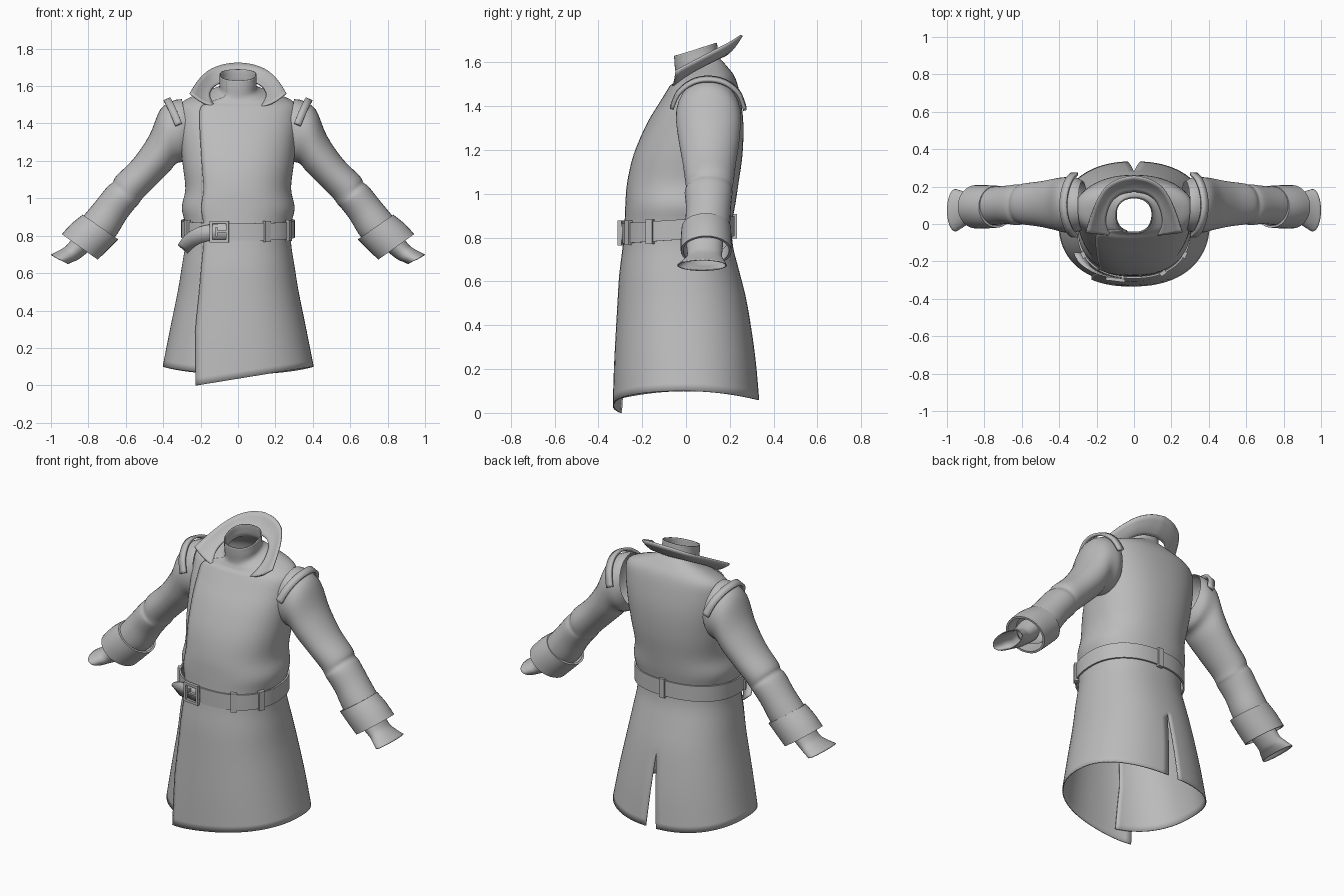
import bpy, bmesh, math
from mathutils import Vector

if "Cube" in bpy.data.objects:
    bpy.data.objects.remove(bpy.data.objects["Cube"])

cloth = bpy.data.materials.new("grey cloth")
cloth.use_nodes = True
GREY = (0.5, 0.5, 0.5, 1)
cloth.diffuse_color = GREY
cloth.node_tree.nodes["Principled BSDF"].inputs["Base Color"].default_value = GREY


def smooth_rows(keys, steps):
    """Catmull-Rom blend of equal-length tuples."""
    out = []
    for i in range(len(keys) - 1):
        quad = [keys[max(i - 1, 0)], keys[i], keys[i + 1], keys[min(i + 2, len(keys) - 1)]]
        for s in range(steps):
            t = s / steps
            out.append([b + 0.5 * t * (c - a + t * (2 * a - 5 * b + 4 * c - d + t * (3 * (b - c) + d - a)))
                        for a, b, c, d in zip(*quad)])
    return out + [list(keys[-1])]


def finish(name, bm, thick=0.0, offset=-1, angle=40):
    bmesh.ops.remove_doubles(bm, verts=bm.verts, dist=0.0005)
    bmesh.ops.recalc_face_normals(bm, faces=bm.faces)
    mesh = bpy.data.meshes.new(name)
    bm.to_mesh(mesh)
    bm.free()
    mesh.materials.append(cloth)
    ob = bpy.data.objects.new(name, mesh)
    bpy.context.collection.objects.link(ob)
    bpy.ops.object.select_all(action='DESELECT')
    ob.select_set(True)
    bpy.context.view_layer.objects.active = ob
    bpy.ops.object.shade_smooth_by_angle(angle=math.radians(angle))
    if thick:
        mod = ob.modifiers.new("thickness", 'SOLIDIFY')
        mod.thickness, mod.offset = thick, offset
    return ob


def grid(name, rows, closed=False, thick=0.0, offset=-1):
    bm = bmesh.new()
    vs = [[bm.verts.new(p) for p in row] for row in rows]
    n = len(rows[0])
    for a, b in zip(vs, vs[1:]):
        for j in range(n if closed else n - 1):
            k = (j + 1) % n
            bm.faces.new((a[j], a[k], b[k], b[j]))
    return finish(name, bm, thick, offset)


def box(bm, centre, size, turn=0.0):
    for v in bmesh.ops.create_cube(bm, size=1)["verts"]:
        p = Vector((v.co.x * size[0], v.co.y * size[1], v.co.z * size[2]))
        c, s = math.cos(turn), math.sin(turn)
        v.co = Vector((c * p.x - s * p.y, s * p.x + c * p.y, p.z)) + Vector(centre)


# Coat body: z at front, z at back, half width, front y, back y
BODY = [(.10, .10, .405, -.325, .335), (.29, .29, .368, -.318, .315), (.50, .50, .325, -.305, .28),
        (.64, .64, .302, -.295, .245), (.76, .76, .284, -.28, .215), (.86, .86, .285, -.272, .21),
        (.95, .95, .303, -.268, .225), (1.05, 1.05, .284, -.26, .24), (1.18, 1.18, .298, -.23, .258),
        (1.32, 1.32, .312, -.17, .262), (1.42, 1.44, .318, -.11, .248), (1.485, 1.53, .305, -.07, .225),
        (1.515, 1.585, .21, -.052, .185), (1.54, 1.62, .11, -.045, .155), (1.59, 1.66, .1, -.05, .145),
        (1.63, 1.69, .1, -.052, .142)]
POW = 0.88
HALF = 40


def body_point(ring, a, out=0.0):
    zf, zb, hw, yf, yb = ring
    c, s = math.cos(a), math.sin(a)
    x = (hw + out) * math.copysign(abs(c) ** POW, c)
    s2 = math.copysign(abs(s) ** POW, s)
    y = (yf + yb) / 2 + ((yb - yf) / 2 + out) * s2
    return Vector((x, y, zf + (zb - zf) * (s2 + 1) / 2))


front_rows, rear_rows = [], []
for ring in smooth_rows(BODY, 4):
    z0, hw = ring[0], ring[2]
    edge = min(.22 if z0 < .8 else .2, .62 * hw)
    start = -math.pi / 2 - math.asin((edge / hw) ** (1 / POW))
    back = math.pi / 2
    gap = max(0, .5 - z0) * .3
    fade = max(0, (.6 - z0) / .5)

    def column(a0, a1, flap):
        row = []
        for j in range(HALF + 1):
            t = j / HALF
            lift = .014 * max(0, 1 - t * 2.2) if flap else -.004 * t
            if z0 > 1.5:
                lift *= .25
            p = body_point(ring, a0 + (a1 - a0) * t, lift)
            hem = .1 - .04 * (p.y / .33) ** 2
            if flap and p.y < 0:
                hem = .1 * (p.x + .22) / .62
            p.z += (hem - .1) * fade
            row.append(p)
        return row

    front_rows.append(column(start, back - gap / 2, True))
    rear_rows.append(column(back + gap / 2, start + 2 * math.pi + .25, False))

# Front flap panel and rear panel meet at the back, split by the vent
bm = bmesh.new()
for rows in (front_rows, rear_rows):
    vs = [[bm.verts.new(p) for p in r] for r in rows]
    for a, b in zip(vs, vs[1:]):
        for j in range(HALF):
            bm.faces.new((a[j], a[j + 1], b[j + 1], b[j]))
finish("coat_body", bm, .006)


# Sleeves: top x z, bottom x z, front y, back y
def tube(keys, steps, side, shrink=1.0, count=32):
    rows = []
    for tx, tz, bx, bz, yf, yb in smooth_rows(keys, steps):
        row = []
        for j in range(count):
            a = 2 * math.pi * j / count
            c, s = math.cos(a) * shrink, math.sin(a) * shrink
            row.append(Vector((side * ((tx + bx) / 2 + c * (tx - bx) / 2),
                               (yf + yb) / 2 + s * (yb - yf) / 2, (tz + bz) / 2 + c * (tz - bz) / 2)))
        rows.append(row)
    return rows


SLEEVE = [(.30, 1.53, .25, 1.24, -.03, .23), (.345, 1.522, .285, 1.20, -.045, .25),
          (.415, 1.475, .33, 1.185, -.045, .25), (.475, 1.335, .37, 1.14, -.032, .243),
          (.56, 1.21, .44, 1.07, -.015, .228), (.65, 1.12, .51, 1.0, -.004, .218),
          (.67, 1.085, .535, .965, 0, .21), (.70, 1.06, .55, .95, -.006, .212),
          (.76, .985, .60, .885, 0, .205), (.83, .9, .66, .79, -.005, .2), (.88, .83, .74, .73, .0, .19)]
CUFF = [(.83, .912, .64, .78, -.02, .205), (.89, .865, .695, .725, -.024, .208), (.942, .808, .75, .672, -.024, .208)]
WRIST = [(.86, .83, .78, .73, .0, .17), (.91, .755, .85, .675, .005, .165), (.95, .725, .878, .662, -.015, .175),
         (1.0, .70, .91, .648, -.04, .187)]
ARCH = [(.315, -.058, 1.39), (.342, -.03, 1.455), (.365, .03, 1.503), (.374, .1, 1.518),
        (.365, .175, 1.503), (.342, .235, 1.455), (.315, .262, 1.385)]
for side, tag in ((1, "left"), (-1, "right")):
    grid(tag + "_sleeve", tube(SLEEVE, 4, side), True)
    outer = tube(CUFF, 2, side)
    inner = tube(CUFF, 2, side, .9)
    grid(tag + "_cuff", [inner[0]] + outer + inner[::-1], True)
    grid(tag + "_inner_sleeve", tube(WRIST, 4, side), True, .005)
    # Shoulder strap over the armhole seam
    strap = []
    for x, y, z in smooth_rows(ARCH, 4):
        mid = Vector((x, y, z))
        out = (mid - Vector((.25, .1, 1.3))).normalized() * .008
        strap.append([Vector((side * q.x, q.y, q.z)) for q in
                      (mid + out + Vector((k * .018, 0, -k * .008)) for k in (-1, 1))])
    grid(tag + "_shoulder_strap", strap, False, .016, 0)

# Stand-up collar: base line and outer line from front tip to centre back
BASE = [(.125, -.06, 1.49), (.15, .0, 1.54), (.145, .06, 1.575), (.12, .12, 1.605), (.07, .16, 1.625), (0, .175, 1.63)]
RIM = [(.258, -.045, 1.562), (.225, .055, 1.615), (.19, .135, 1.657), (.145, .2, 1.69), (.075, .24, 1.715),
       (0, .255, 1.724)]
half = []
for b, r in zip(smooth_rows(BASE, 4), smooth_rows(RIM, 4)):
    b, r = Vector(b), Vector(r)
    half.append([b.lerp(r, k / 5) - Vector((0, 0, .012)) * math.sin(math.pi * k / 5) for k in range(6)])
mirrored = [[Vector((-p.x, p.y, p.z)) for p in row] for row in half[-2::-1]]
grid("collar", half + mirrored, False, .01, 0)

# Belt around the waist, rising slightly to the back
WAIST = (.82, .853, .294, -.281, .213)


def belt_point(a, dz, out=0.0):
    p = body_point(WAIST, a, out)
    p.z += dz
    return p


angles = [2 * math.pi * j / 72 for j in range(72)]
grid("belt", [[belt_point(a, dz, out) for a in angles] for dz, out in
              ((-.046, 0), (-.046, .01), (.046, .01), (.046, 0))], True)

# Belt loops at the sides, front left and back
bm = bmesh.new()
for deg in (-28, 208, 90, -62):
    a = math.radians(deg)
    p = belt_point(a, 0, .008)
    box(bm, p, (.035, .022, .112), math.atan2(p.y + .034, p.x) + math.pi / 2)
finish("belt_loops", bm)

# Hanging belt tail: x, z, outward gap
TAIL = [(-.05, .822, .014), (-.12, .82, .017), (-.19, .808, .022), (-.25, .778, .03), (-.295, .73, .04)]
rows = []
pts = smooth_rows(TAIL, 4)
for i, (x, z, gap) in enumerate(pts):
    q, r = pts[max(i - 1, 0)], pts[min(i + 1, len(pts) - 1)]
    up = Vector((r[1] - q[1], 0, q[0] - r[0])).normalized()
    a = -math.pi / 2 - math.asin(min(1, (-x / .315) ** (1 / POW)))
    base = Vector((x, body_point(WAIST, a, gap).y, z))
    w = .043 - .012 * (i / len(pts)) ** 4
    rows.append([base - up * w, base + up * w])
grid("belt_tail", rows, False, .008, 0)

# Square buckle with a prong
bm = bmesh.new()
turn = math.radians(-7)
cx, cy, cz = -.1, -.297, .822


def bar(dx, dz, w, h, d=.018):
    box(bm, (cx + dx * math.cos(turn), cy + dx * math.sin(turn), cz + dz), (w, d, h), turn)


for s in (-1, 1):
    bar(s * .044, 0, .015, .115)
    bar(0, s * .05, .103, .015)
bar(.012, 0, .06, .01, .022)
bar(-.014, 0, .01, .05, .012)
finish("buckle", bm, angle=30)
